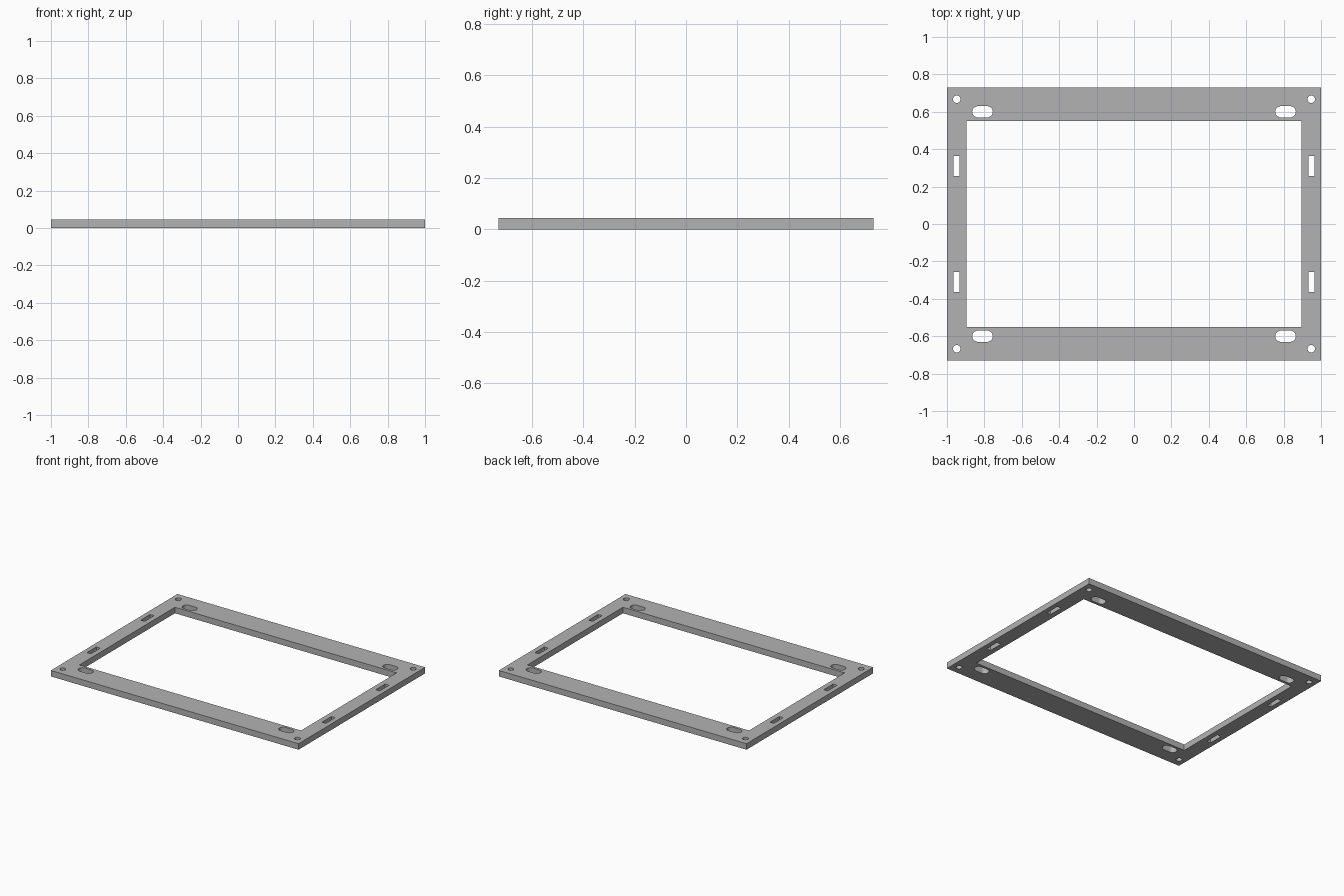
import bpy
import bmesh
from math import cos, sin, pi

THICK = 0.044

if "Cube" in bpy.data.objects:
    bpy.data.objects.remove(bpy.data.objects["Cube"], do_unlink=True)

grey = bpy.data.materials.new("plain grey")
grey.use_nodes = True
grey.diffuse_color = (0.45, 0.45, 0.45, 1)
grey.node_tree.nodes["Principled BSDF"].inputs["Base Color"].default_value = grey.diffuse_color


def rectangle(cx, cy, hx, hy):
    return [(cx + sx * hx, cy + sy * hy) for sx, sy in ((-1, -1), (1, -1), (1, 1), (-1, 1))]


def slot(cx, cy, radius, straight=0.0, steps=16):
    """Round hole, stretched along x by half-length straight."""
    points = []
    for side, start in ((1, -pi / 2), (-1, pi / 2)):
        for i in range(steps + 1 if straight else steps):
            a = start + pi * i / steps
            points.append((cx + side * straight + radius * cos(a), cy + radius * sin(a)))
    return points


# Flat outline: outer edge, central opening, then the holes mirrored to each corner
loops = [rectangle(0, 0, 1, 0.73), rectangle(0, 0, 0.895, 0.551)]
for sx in (-1, 1):
    for sy in (-1, 1):
        loops.append(slot(sx * 0.948, sy * 0.667, 0.02))           # corner screw holes
        loops.append(slot(sx * 0.81, sy * 0.6, 0.03, 0.025))       # rounded slots
        loops.append(rectangle(sx * 0.949, sy * 0.31, 0.016, 0.054))  # side slots

# Filled curve gives the plate its thickness and through holes
curve = bpy.data.curves.new("frame_outline", "CURVE")
curve.dimensions = "2D"
curve.fill_mode = "BOTH"
curve.extrude = THICK / 2
for loop in loops:
    spline = curve.splines.new("POLY")
    spline.points.add(len(loop) - 1)
    for point, (x, y) in zip(spline.points, loop):
        point.co = (x, y, THICK / 2, 1)
    spline.use_cyclic_u = True

outline = bpy.data.objects.new("frame_outline", curve)
bpy.context.collection.objects.link(outline)
bpy.context.view_layer.update()
mesh = bpy.data.meshes.new_from_object(outline.evaluated_get(bpy.context.evaluated_depsgraph_get()))
bpy.data.objects.remove(outline, do_unlink=True)

# Weld into one closed solid standing on the ground
bm = bmesh.new()
bm.from_mesh(mesh)
bmesh.ops.remove_doubles(bm, verts=bm.verts, dist=0.0001)
bmesh.ops.recalc_face_normals(bm, faces=bm.faces)
lowest = min(v.co.z for v in bm.verts)
bmesh.ops.translate(bm, verts=bm.verts, vec=(0, 0, -lowest))
for face in bm.faces:
    face.smooth = False
    face.material_index = 0
bm.to_mesh(mesh)
bm.free()

mesh.name = "mounting_frame"
mesh.materials.clear()
mesh.materials.append(grey)
frame = bpy.data.objects.new("mounting_frame", mesh)
bpy.context.collection.objects.link(frame)
